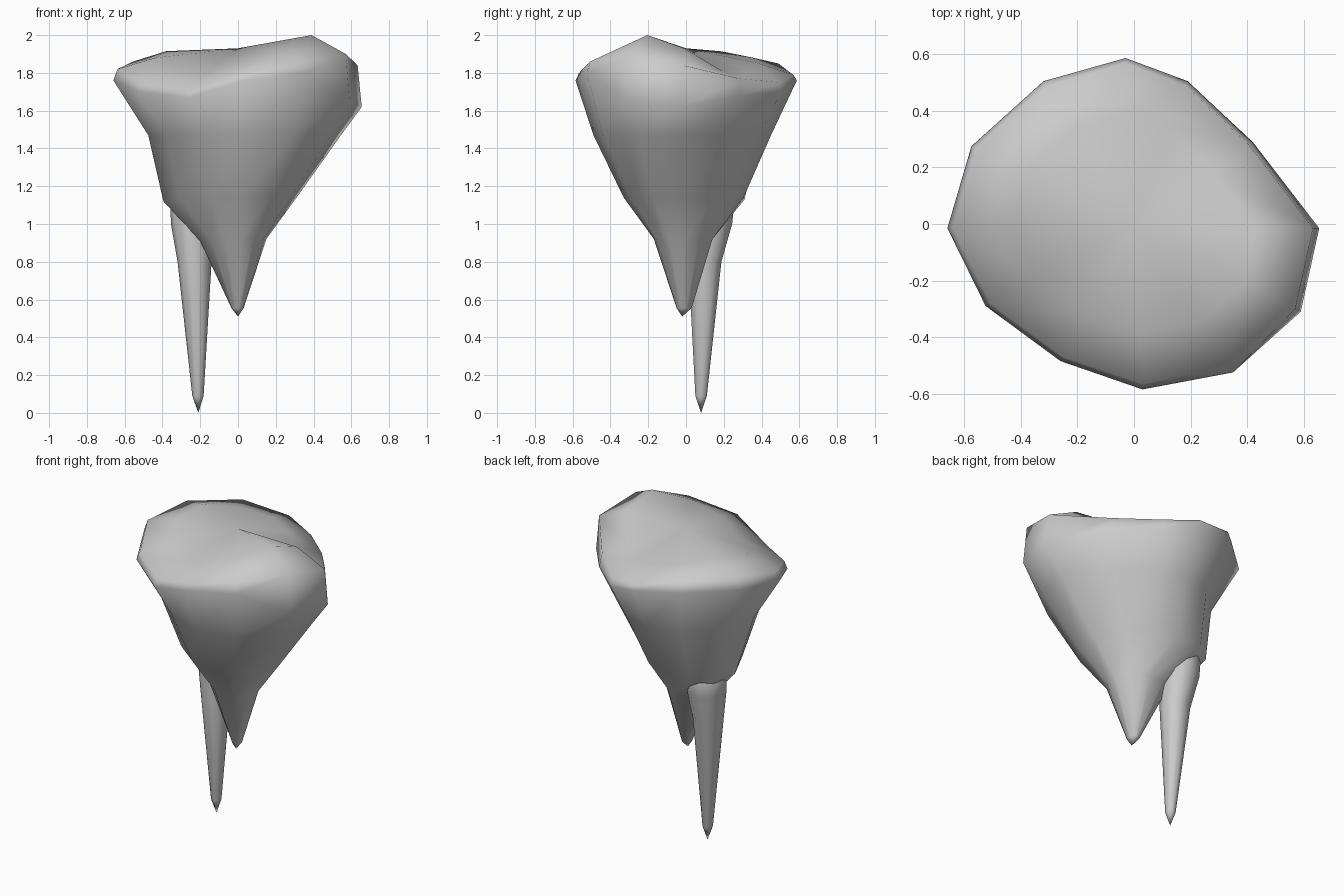
import bpy, bmesh
from math import cos, sin, tau

if "Cube" in bpy.data.objects:
    bpy.data.objects.remove(bpy.data.objects["Cube"])


def loft(name, rings, bottom, top):
    """Skin a stack of equal rings and close both ends to a point."""
    bm = bmesh.new()
    loops = [[bm.verts.new(p) for p in r] for r in rings]
    n = len(loops[0])
    for lo, hi in zip(loops, loops[1:]):
        for i in range(n):
            j = (i + 1) % n
            bm.faces.new((lo[i], lo[j], hi[j], hi[i]))
    for loop, tip in ((loops[0], bottom), (loops[-1], top)):
        v = bm.verts.new(tip)
        for i in range(n):
            bm.faces.new((loop[i], loop[(i + 1) % n], v))
    bmesh.ops.recalc_face_normals(bm, faces=bm.faces)
    me = bpy.data.meshes.new(name)
    bm.to_mesh(me)
    bm.free()
    for p in me.polygons:
        p.use_smooth = True
    ob = bpy.data.objects.new(name, me)
    bpy.context.collection.objects.link(ob)
    return ob


# Irregular twelve-sided rim, counter-clockwise from the right
outline = [(.655, -.015), (.42, .29), (.19, .505), (-.03, .587), (-.32, .505), (-.575, .275),
           (-.66, -.015), (-.525, -.29), (-.26, -.485), (.03, -.585), (.35, -.525), (.59, -.31)]
rim_z = [1.62, 1.68, 1.70, 1.76, 1.79, 1.79, 1.76, 1.70, 1.67, 1.76, 1.80, 1.66]
edge_z = [1.84, 1.77, 1.75, 1.79, 1.85, 1.86, 1.82, 1.75, 1.71, 1.80, 1.86, 1.90]
hill_z = [1.93, 1.81, 1.82, 1.85, 1.885, 1.915, 1.88, 1.82, 1.79, 1.86, 1.93, 2.00]


def stretched(x0, x1, y0, y1, z):
    """Rim outline fitted to the given limits at one height."""
    return [(x * (x1 / .655 if x > 0 else x0 / -.66),
             y * (y1 / .587 if y > 0 else y0 / -.585), z) for x, y in outline]


def scaled(s, heights):
    return [(x * s, y * s, z) for (x, y), z in zip(outline, heights)]


# Shoulder swelling at the back left, where the long root grows out
shoulder = stretched(-.35, .31, -.33, .30, 1.14)
shoulder[3:8] = [(-.08, .305, 1.14), (-.25, .31, 1.13), (-.365, .22, 1.12),
                 (-.395, .06, 1.12), (-.31, -.14, 1.14)]
neck = stretched(-.18, .15, -.17, .14, .92)
neck[4:7] = [(-.11, .14, .92), (-.18, .09, .91), (-.20, .0, .91)]

# Rock body: short root at the bottom, bevelled rim, uneven top
loft("rock_body", [
    stretched(-.035, .03, -.05, .03, .555), neck, shoulder,
    stretched(-.475, .545, -.49, .45, 1.47),
    scaled(1, rim_z), scaled(.967, edge_z), scaled(.66, hill_z)],
    (0, -.02, .51), (0, 0, 1.93))


# Long root hanging from the shoulder
def oval(cx, cy, rx, ry, z, n=10):
    return [(cx + rx * cos(tau * i / n), cy + ry * sin(tau * i / n), z) for i in range(n)]


loft("long_root", [
    oval(-.212, .08, .03, .032, .09),
    oval(-.23, .10, .09, .092, .80),
    oval(-.24, .13, .115, .12, 1.0),
    oval(-.23, .14, .13, .13, 1.17)],
    (-.21, .08, 0), (-.18, .12, 1.3))
